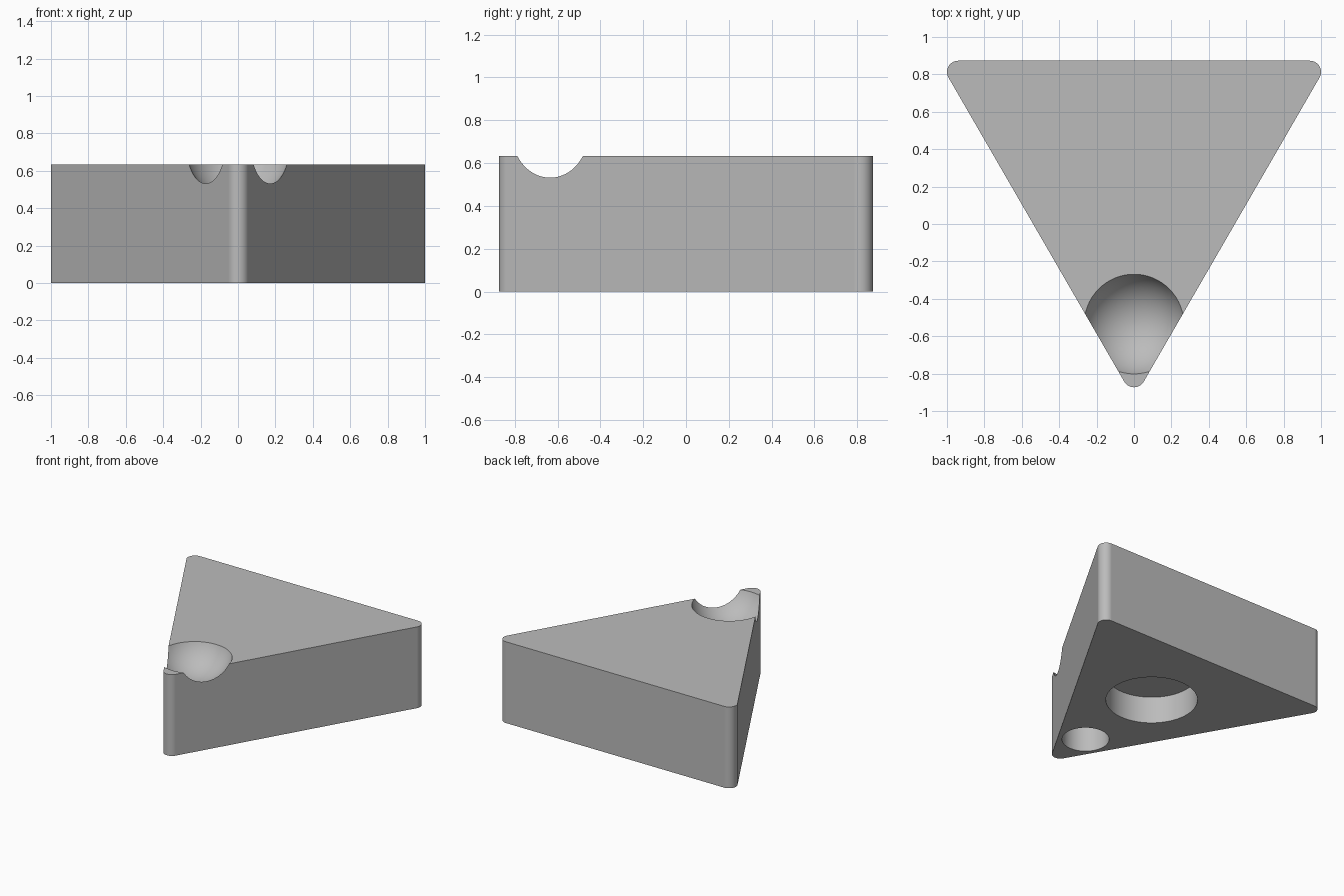
import bpy
import bmesh
from math import cos, sin, radians
from mathutils import Matrix

default_cube = bpy.data.objects.get("Cube")
if default_cube:
    bpy.data.objects.remove(default_cube, do_unlink=True)

HEIGHT = 0.633
CORNER_RADIUS = 0.06
CORNERS = [(0, -0.813, 210), (0.94, 0.813, -30), (-0.94, 0.813, 90)]
ARC_STEPS = 12

grey = bpy.data.materials.new("plain grey")
grey.use_nodes = True
colour = (0.5, 0.5, 0.5, 1)
grey.diffuse_color = colour
grey.node_tree.nodes["Principled BSDF"].inputs["Base Color"].default_value = colour


def add_object(name, bm):
    bmesh.ops.recalc_face_normals(bm, faces=bm.faces)
    mesh = bpy.data.meshes.new(name)
    bm.to_mesh(mesh)
    bm.free()
    mesh.materials.append(grey)
    obj = bpy.data.objects.new(name, mesh)
    bpy.context.collection.objects.link(obj)
    return obj


def cylinder(name, radius, y, depth):
    """Blind hole cutter rising from just under the base."""
    bm = bmesh.new()
    bmesh.ops.create_cone(bm, cap_ends=True, segments=96, radius1=radius,
                          radius2=radius, depth=depth + 0.1,
                          matrix=Matrix.Translation((0, y, (depth - 0.1) / 2)))
    return add_object(name, bm)


# Triangular block with rounded upright corners
bm = bmesh.new()
outline = []
for x, y, start in CORNERS:
    for i in range(ARC_STEPS + 1):
        a = radians(start + 120 * i / ARC_STEPS)
        outline.append(bm.verts.new((x + CORNER_RADIUS * cos(a),
                                     y + CORNER_RADIUS * sin(a), 0)))
base = bm.faces.new(outline)
top = bmesh.ops.extrude_face_region(bm, geom=[base])["geom"]
bmesh.ops.translate(bm, vec=(0, 0, HEIGHT),
                    verts=[v for v in top if isinstance(v, bmesh.types.BMVert)])
block = add_object("triangular_block", bm)

# Spherical scoop near the tip, and two blind holes in the base
bm = bmesh.new()
bmesh.ops.create_uvsphere(bm, u_segments=96, v_segments=64, radius=0.286,
                          matrix=Matrix.Translation((0, -0.535, 0.737)))
cutters = [add_object("scoop_cutter", bm),
           cylinder("large_hole_cutter", 0.325, 0.195, 0.21),
           cylinder("small_hole_cutter", 0.167, -0.535, 0.21)]

bpy.ops.object.select_all(action='DESELECT')
block.select_set(True)
bpy.context.view_layer.objects.active = block
for cutter in cutters:
    cutter.hide_render = True
    cut = block.modifiers.new(cutter.name, 'BOOLEAN')
    cut.operation = 'DIFFERENCE'
    cut.solver = 'EXACT'
    cut.object = cutter
    bpy.ops.object.modifier_apply(modifier=cut.name)
for cutter in cutters:
    bpy.data.objects.remove(cutter, do_unlink=True)

# Smooth curves, crisp rims and flat walls
bpy.ops.object.shade_smooth_by_angle(angle=radians(25))
weighted = block.modifiers.new("flat_walls", 'WEIGHTED_NORMAL')
weighted.keep_sharp = True
